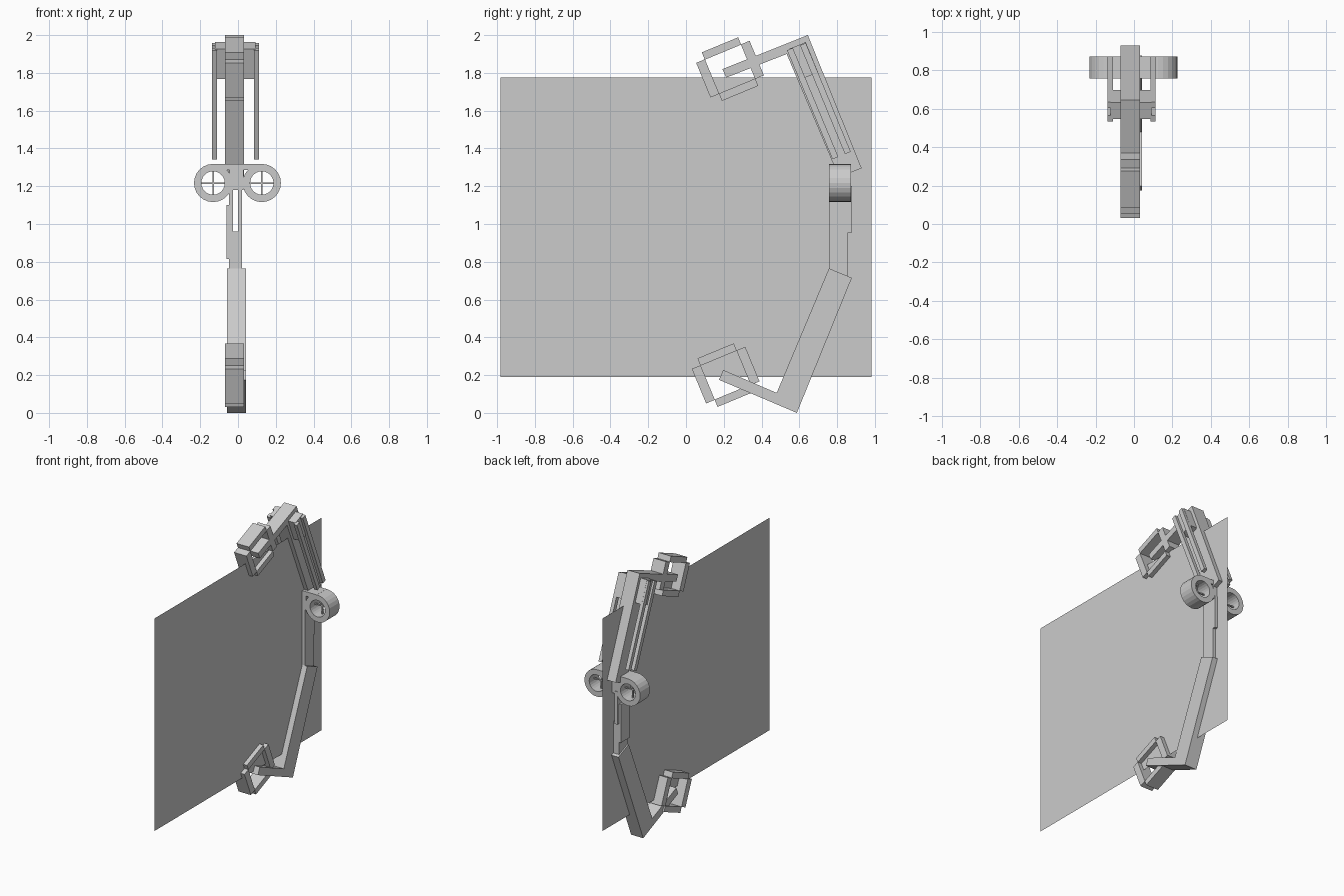
import bpy, bmesh, math
from mathutils import Vector

if "Cube" in bpy.data.objects:
    bpy.data.objects.remove(bpy.data.objects["Cube"])


def finish(name, bm):
    bmesh.ops.recalc_face_normals(bm, faces=bm.faces)
    me = bpy.data.meshes.new(name)
    bm.to_mesh(me)
    bm.free()
    ob = bpy.data.objects.new(name, me)
    bpy.context.collection.objects.link(ob)
    return ob


def prism(name, pts, x0, x1):
    """Extrude a (y, z) outline between x0 and x1."""
    bm = bmesh.new()
    f = bm.faces.new([bm.verts.new((x0, y, z)) for y, z in pts])
    r = bmesh.ops.extrude_face_region(bm, geom=[f])
    vs = [v for v in r["geom"] if isinstance(v, bmesh.types.BMVert)]
    bmesh.ops.translate(bm, verts=vs, vec=(x1 - x0, 0, 0))
    return finish(name, bm)


def box(name, x, y, z):
    return prism(name, [(y[0], z[0]), (y[1], z[0]), (y[1], z[1]), (y[0], z[1])], *x)


def bar(name, a, b, width, x0, x1):
    """Straight bar in the side plane from a to b."""
    a, b = Vector(a), Vector(b)
    d = (b - a).normalized()
    n = Vector((-d.y, d.x)) * width / 2
    return prism(name, [a - n, b - n, b + n, a + n], x0, x1)


def tube(name, cx, cz, r_out, r_in, y0, y1, n=24):
    bm = bmesh.new()
    rings = []
    for r, y in ((r_out, y0), (r_out, y1), (r_in, y1), (r_in, y0)):
        rings.append([bm.verts.new((cx + r * math.cos(2 * math.pi * i / n), y,
                                    cz + r * math.sin(2 * math.pi * i / n))) for i in range(n)])
    for k in range(4):
        p, q = rings[k], rings[(k + 1) % 4]
        for i in range(n):
            j = (i + 1) % n
            bm.faces.new((p[i], p[j], q[j], q[i]))
    return finish(name, bm)


# Large flat sheet in the side plane
bm = bmesh.new()
bm.faces.new([bm.verts.new((0, y, z)) for y, z in
              ((-.983, .19), (.983, .19), (.983, 1.775), (-.983, 1.775))])
finish("flat_sheet", bm)

# Limbs with their inward arms
prism("lower_limb", [(.757, .765), (.878, .715), (.587, 0), (.175, .175),
                     (.197, .227), (.48, .106)], -.058, .042)
prism("upper_limb", [(.645, 2.0), (.93, 1.295), (.81, 1.247), (.533, 1.9),
                     (.213, 1.775), (.193, 1.82)], -.07, .032)

# Square end frames, four bars each
t = math.radians(22.5)
U = Vector((math.cos(t), math.sin(t)))
V = Vector((-U.y, U.x))
for label, c in (("lower", (.21, .20)), ("upper", (.233, 1.82))):
    c = Vector(c)
    for s in (-1, 1):
        m = c + U * s * .128
        bar(label + "_frame_side", m - V * .099, m + V * .099, .05, -.07, .032)
        m = c + V * s * .118
        bar(label + "_frame_end", m - U * .104, m + U * .104, .042, -.07, .032)

# Cross block and side rods on the upper limb
bar("rod_block", (.59, 1.945), (.655, 1.785), .095, -.122, .092)
for x0, x1 in ((-.137, -.11), (.085, .112)):
    bar("front_rod", (.55, 1.926), (.791, 1.349), .033, x0, x1)
    bar("rear_rod", (.619, 1.952), (.857, 1.376), .033, x0, x1)

# Riser: solid foot and two rails around the slot
box("riser_foot", (-.048, .022), (.757, .857), (.72, .96))
for x0, x1 in ((-.048, -.026), (0, .022)):
    box("riser_rail", (x0, x1), (.757, .878), (.955, 1.2))
box("riser_side_plate", (-.062, -.048), (.757, .857), (.815, 1.1))
box("riser_head", (-.045, .03), (.757, .873), (1.18, 1.318))

# Twin sight tubes, top bridge and crosshairs
box("tube_bridge", (-.13, .12), (.757, .873), (1.285, 1.318))
for cx in (-.132, .126):
    tube("sight_tube", cx, 1.217, .101, .062, .757, .873)
    box("crosshair_vertical", (cx - .004, cx + .004), (.81, .82), (1.153, 1.281))
    box("crosshair_horizontal", (cx - .064, cx + .064), (.81, .82), (1.213, 1.221))
